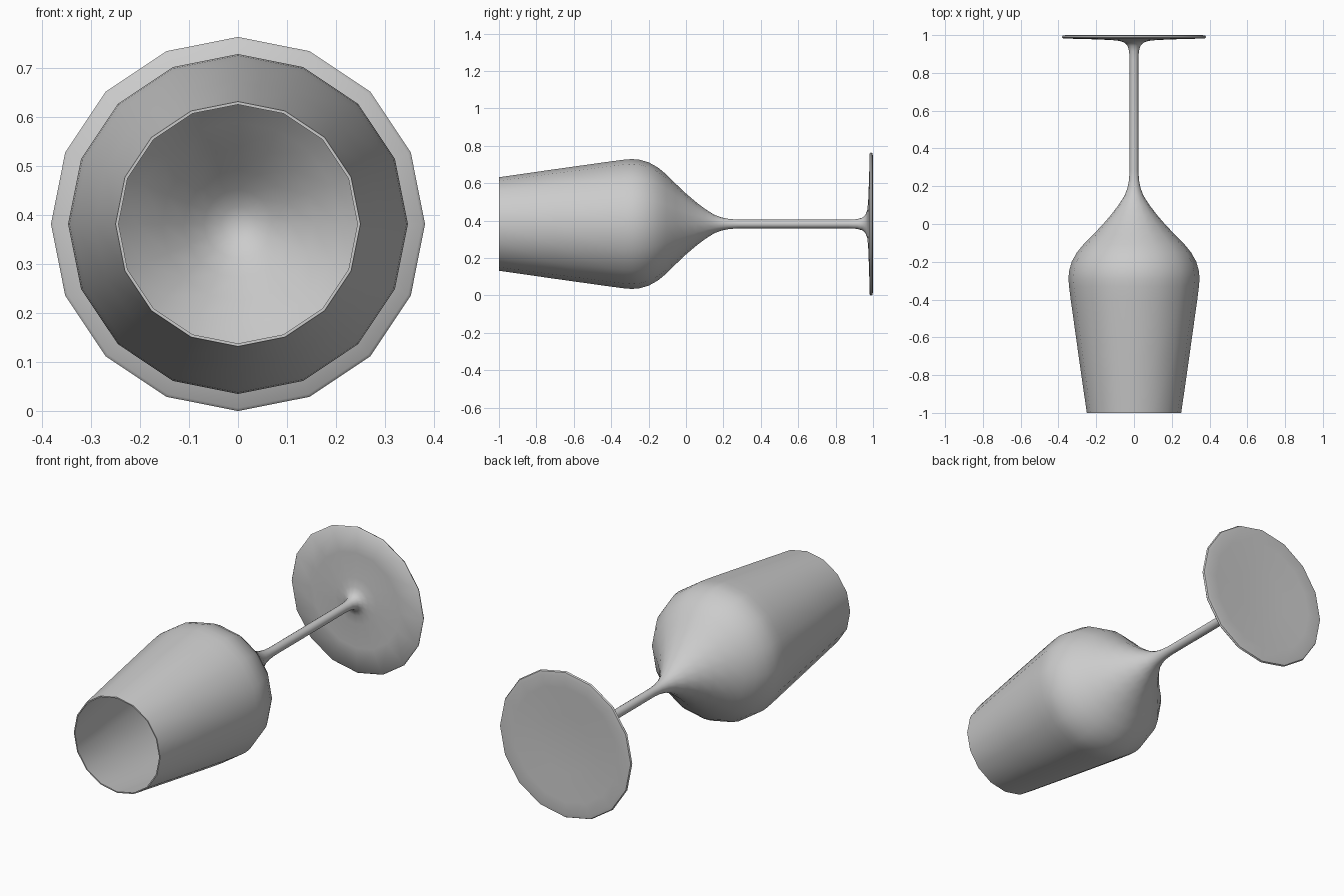
import bpy, bmesh, math

if "Cube" in bpy.data.objects:
    bpy.data.objects.remove(bpy.data.objects["Cube"])

SIDES = 16
AXIS_Z = 0.382


def lathe(name, profile):
    """Revolve (radius, y) points around the horizontal axis of the glass."""
    bm = bmesh.new()
    rings = []
    for r, y in profile:
        if r == 0:
            rings.append([bm.verts.new((0, y, AXIS_Z))] * SIDES)
        else:
            angles = [2 * math.pi * i / SIDES for i in range(SIDES)]
            rings.append([bm.verts.new((r * math.cos(a), y, AXIS_Z + r * math.sin(a)))
                          for a in angles])
    for a, b in zip(rings, rings[1:]):
        for i in range(SIDES):
            j = (i + 1) % SIDES
            corners = list(dict.fromkeys((a[i], a[j], b[j], b[i])))
            bm.faces.new(corners)
    bmesh.ops.recalc_face_normals(bm, faces=bm.faces)
    mesh = bpy.data.meshes.new(name)
    bm.to_mesh(mesh)
    bm.free()
    obj = bpy.data.objects.new(name, mesh)
    bpy.context.collection.objects.link(obj)
    bpy.context.view_layer.objects.active = obj
    obj.select_set(True)
    bpy.ops.object.shade_smooth_by_angle(angle=math.radians(50))
    obj.select_set(False)
    return obj


# Foot: shallow hollow underside, rounded edge, fillet into the stem
foot = [(0, 0.988), (0.15, 0.991), (0.30, 0.998), (0.36, 1.0), (0.378, 0.997),
        (0.382, 0.989), (0.376, 0.982), (0.25, 0.979), (0.12, 0.974),
        (0.075, 0.969), (0.05, 0.96), (0.034, 0.943), (0.026, 0.915), (0.023, 0.87)]

# Stem flaring towards the bowl
stem = [(0.023, 0.60), (0.023, 0.28), (0.027, 0.23), (0.035, 0.19), (0.05, 0.15)]

# Bowl outside, from the neck over the shoulder to the rim
bowl_outer = [(0.082, 0.10), (0.12, 0.05), (0.163, 0.0), (0.215, -0.055),
              (0.265, -0.105), (0.302, -0.15), (0.33, -0.20), (0.344, -0.25),
              (0.347, -0.29), (0.344, -0.33), (0.335, -0.40), (0.293, -0.70),
              (0.25, -1.0)]

# Bowl inside: thin wall closing just above the stem
bowl_inner = [(0.244, -1.0), (0.287, -0.70), (0.329, -0.40), (0.341, -0.29),
              (0.338, -0.25), (0.324, -0.20), (0.296, -0.155), (0.258, -0.11),
              (0.208, -0.06), (0.156, -0.005), (0.11, 0.045), (0.07, 0.085),
              (0.035, 0.11), (0, 0.118)]

lathe("wine_glass", foot + stem + bowl_outer + bowl_inner)
